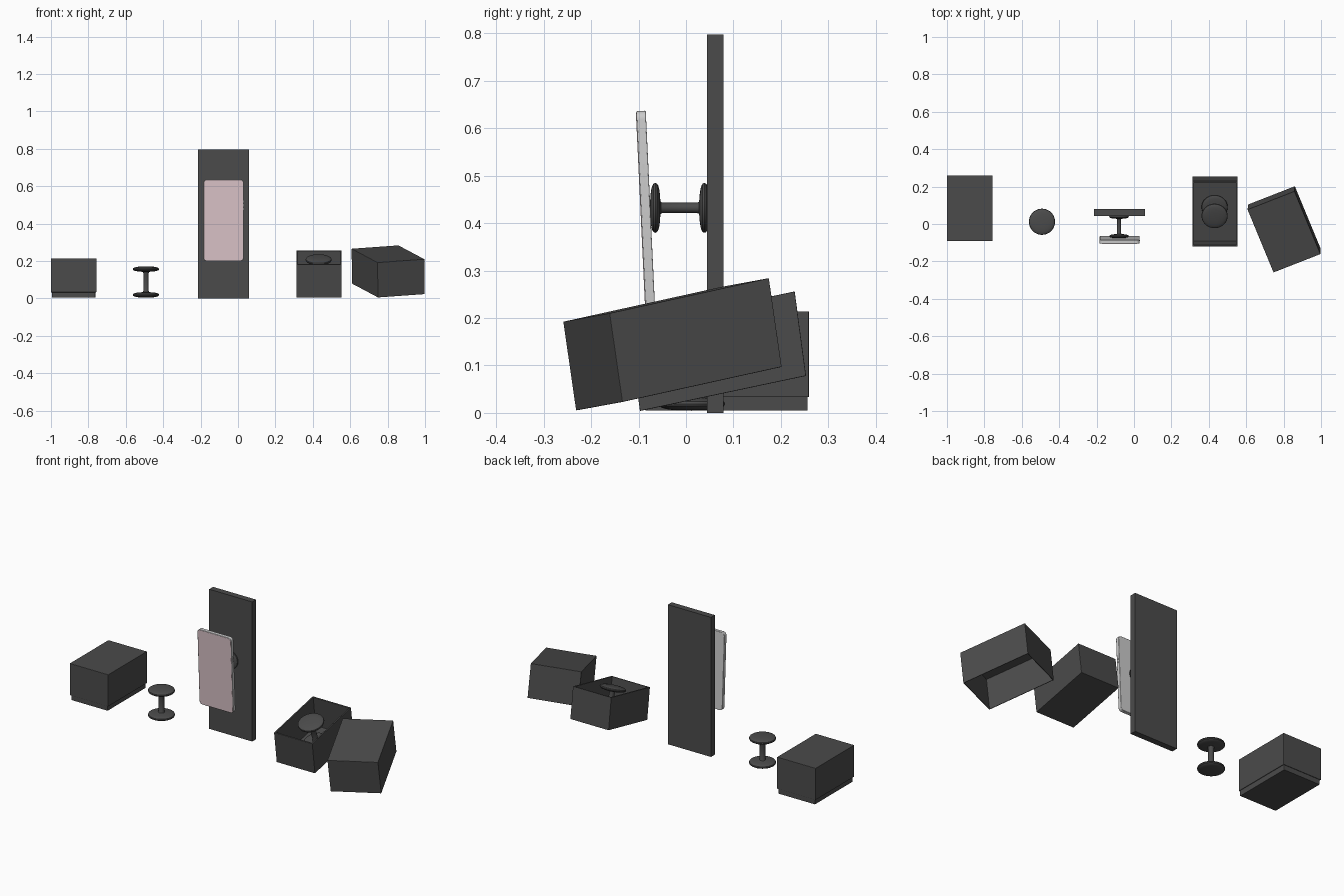
import bpy, bmesh, math
from mathutils import Matrix, Vector

if "Cube" in bpy.data.objects:
    bpy.data.objects.remove(bpy.data.objects["Cube"])


def material(name, rgb):
    m = bpy.data.materials.new(name)
    m.diffuse_color = (*rgb, 1)
    m.use_nodes = True
    m.node_tree.nodes["Principled BSDF"].inputs["Base Color"].default_value = m.diffuse_color
    return m


DARK = material("dark_grey", (0.07, 0.07, 0.07))
PINK = material("pale_pink", (0.72, 0.56, 0.59))


def finish(name, bm, mat=None, smooth=False, bevel=0.0):
    bmesh.ops.recalc_face_normals(bm, faces=bm.faces)
    me = bpy.data.meshes.new(name)
    bm.to_mesh(me)
    bm.free()
    ob = bpy.data.objects.new(name, me)
    bpy.context.collection.objects.link(ob)
    if mat:
        me.materials.append(mat)
    if bevel:
        mod = ob.modifiers.new("soft_edges", 'BEVEL')
        mod.width, mod.segments = bevel, 2
    if smooth:
        bpy.context.view_layer.objects.active = ob
        ob.select_set(True)
        bpy.ops.object.shade_smooth_by_angle(angle=math.radians(35))
        ob.select_set(False)
    return ob


def tray(name, o, u, v, w, t):
    """Hollow box on corner o with edges u, v, w; open at the w end."""
    o, u, v, w = map(Vector, (o, u, v, w))
    a, b, c = t / u.length, t / v.length, t / w.length
    bm = bmesh.new()

    def ring(p, q, h):
        return [bm.verts.new(o + u * i + v * j + w * h)
                for i, j in ((p, q), (1 - p, q), (1 - p, 1 - q), (p, 1 - q))]
    rings = [ring(0, 0, 0), ring(0, 0, 1), ring(a, b, 1), ring(a, b, c)]
    bm.faces.new(rings[0])
    bm.faces.new(rings[3])
    for r, s in zip(rings, rings[1:]):
        for i in range(4):
            k = (i + 1) % 4
            bm.faces.new((r[i], r[k], s[k], s[i]))
    return finish(name, bm, DARK, bevel=0.0015)


def spool(name, loc, rot_x=0.0, scale=1.0):
    """Two rounded discs joined by a stem, turned around its own axis."""
    R, T, L, S = 0.07, 0.0145, 0.069, 0.0145   # disc radius, half thickness, disc offset, stem
    n, half = 12, []
    for i in range(n + 1):                     # outer pole, round the rim, back to the stem
        ang = math.pi / 2 - math.pi * i / n
        r = R * max(math.cos(ang), 0) ** 0.8
        z = L + T * math.copysign(abs(math.sin(ang)) ** 0.8, math.sin(ang))
        if z > L or r > S * 1.4:
            half.append((r if i else 0.0, z))
    half += [(S * 1.15, L - T - 0.001), (S, L - T - 0.006)]
    prof = half + [(r, -z) for r, z in reversed(half)]
    bm = bmesh.new()
    vs = [bm.verts.new((r, 0, z)) for r, z in prof]
    es = [bm.edges.new(p) for p in zip(vs, vs[1:])]
    bmesh.ops.spin(bm, geom=vs + es, cent=(0, 0, 0), axis=(0, 0, 1),
                   angle=2 * math.pi, steps=40)
    bmesh.ops.remove_doubles(bm, verts=bm.verts, dist=1e-5)
    bm.transform(Matrix.Translation(loc) @ Matrix.Rotation(rot_x, 4, 'X')
                 @ Matrix.Scale(scale, 4))
    return finish(name, bm, DARK, smooth=True)


def slab(name, lo, hi, mat=None):
    lo, hi = Vector(lo), Vector(hi)
    bm = bmesh.new()
    bmesh.ops.create_cube(bm, size=1)
    for p in bm.verts:
        p.co = [lo[i] + (p.co[i] + 0.5) * (hi[i] - lo[i]) for i in range(3)]
    return finish(name, bm, mat)


# Closed box: base standing inside its lid
tray("closed_box_base", (-0.994, -0.086, 0.005), (0.231, 0, 0), (0, 0.342, 0), (0, 0, 0.185), 0.005)
tray("closed_box_lid", (-1.0, -0.09, 0.214), (0.243, 0, 0), (0, 0.349, 0), (0, 0, -0.181), 0.004)

# Tipped open box and its leaning lid
tray("open_box_base", (0.312, -0.097, 0.004), (0.242, 0, 0), (0, 0.35, 0.074), (0, -0.024, 0.178), 0.008)
tray("open_box_lid", (0.746, -0.259, 0.192), (0.251, 0.098, 0.018), (-0.139, 0.336, 0.074),
     (0.002, 0.027, -0.187), 0.004)

# Spools: standing, in the open box, and between panel and device
spool("standing_spool", (-0.492, 0.012, 0.088))
spool("boxed_spool", (0.431, 0.067, 0.142), math.radians(20))
spool("mount_spool", (-0.08, -0.013, 0.432), math.radians(90), 0.75)

# Upright panel
slab("wall_panel", (-0.213, 0.044, 0.0), (0.059, 0.079, 0.797), DARK)

# Handheld device: rounded slab, pink screen, side buttons, leaning forward
W, H, D, C = 0.107, 0.2185, 0.010, 0.018


def rounded(w, h, d, c):
    """Rounded rectangle slab in x/z with half sizes w, h, d and corner radius c."""
    bm = bmesh.new()
    pts = []
    for k, (sx, sz) in enumerate(((1, 1), (-1, 1), (-1, -1), (1, -1))):
        for i in range(7):
            a = math.pi / 2 * (k + i / 6)
            pts.append((sx * (w - c) + c * math.cos(a), sz * (h - c) + c * math.sin(a)))
    face = bm.faces.new([bm.verts.new((x, -d, z)) for x, z in pts])
    ext = bmesh.ops.extrude_face_region(bm, geom=[face])
    for g in ext["geom"]:
        if isinstance(g, bmesh.types.BMVert):
            g.co.y = d
    if len([f for f in bm.faces if len(f.verts) > 4]) < 2:
        bm.faces.new([v for v in bm.verts if v.co.y < 0])
    return bm


body_bm = rounded(W, H, D, C)
body = finish("device_body", body_bm, smooth=True, bevel=0.002)
screen = finish("device_screen", rounded(W - 0.003, H - 0.003, 0.001, C - 0.003), PINK)
screen.data.transform(Matrix.Translation((0, -D, 0)))
parts = [body, screen]
for i in range(3):
    z = 0.055 + 0.02 * i
    parts.append(slab("side_button", (W - 0.002, -0.002, z), (W + 0.001, 0.002, z + 0.012)))
lean = Matrix.Translation((-0.077, -0.0845, 0.418)) @ Matrix.Rotation(math.radians(2.7), 4, 'X')
for p in parts:
    p.data.transform(lean)
